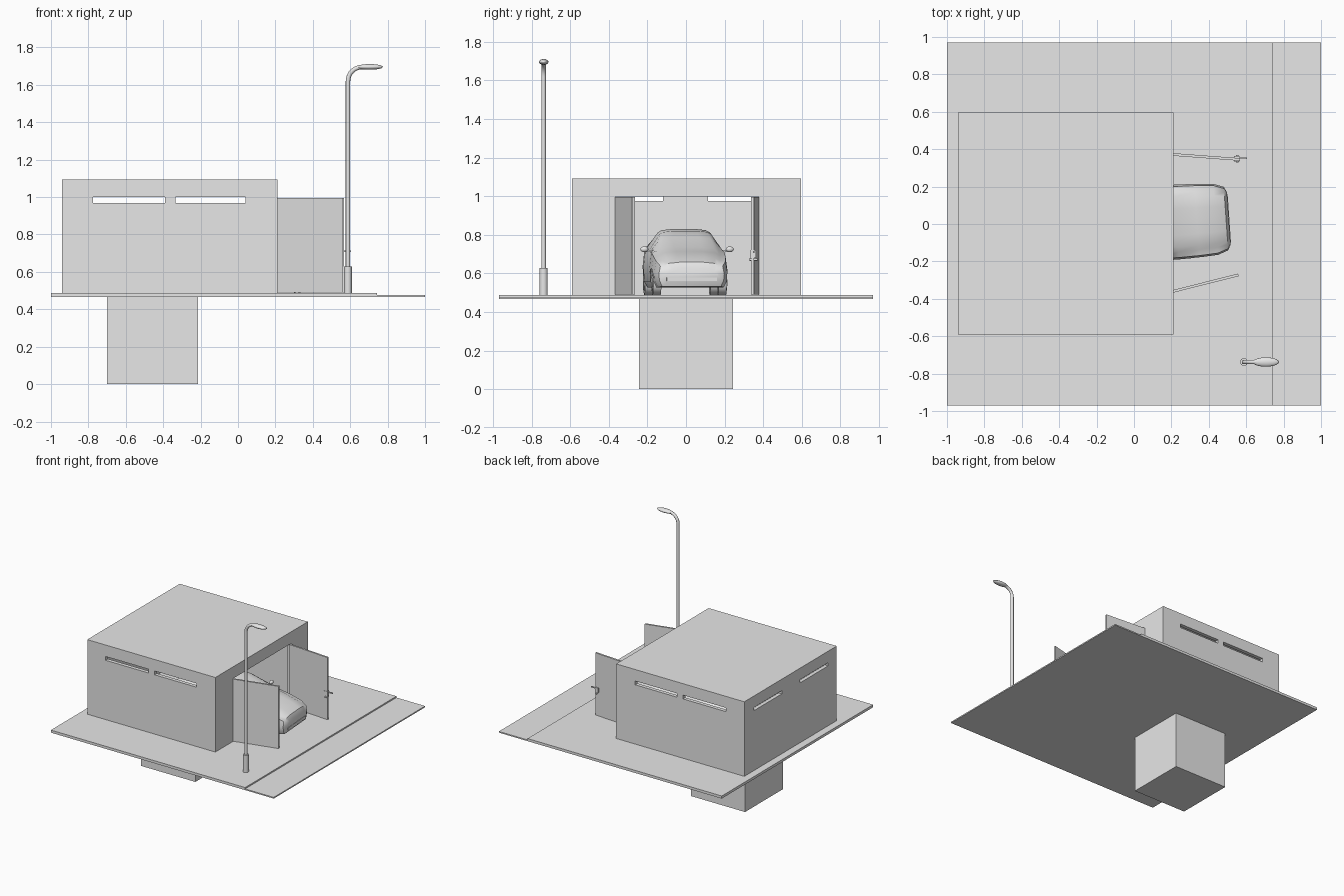
import bpy, bmesh, math
from mathutils import Vector, Matrix

if "Cube" in bpy.data.objects:
    bpy.data.objects.remove(bpy.data.objects["Cube"])

grey = bpy.data.materials.new("plain_grey")
grey.diffuse_color = (0.8, 0.8, 0.8, 1)
grey.use_nodes = True
grey.node_tree.nodes["Principled BSDF"].inputs["Base Color"].default_value = grey.diffuse_color
G = 0.488  # pavement level


def make(name, bm, smooth=None):
    bmesh.ops.recalc_face_normals(bm, faces=bm.faces)
    me = bpy.data.meshes.new(name)
    bm.to_mesh(me)
    bm.free()
    me.materials.append(grey)
    ob = bpy.data.objects.new(name, me)
    bpy.context.collection.objects.link(ob)
    select(ob)
    if smooth:
        bpy.ops.object.shade_smooth_by_angle(angle=math.radians(smooth))
    return ob


def select(ob):
    bpy.ops.object.select_all(action='DESELECT')
    ob.select_set(True)
    bpy.context.view_layer.objects.active = ob


def box(name, x, y, z):
    bm = bmesh.new()
    bmesh.ops.create_cube(bm, size=1)
    for v in bm.verts:
        v.co = Vector([(a + b) / 2 + c * (b - a) for (a, b), c in zip((x, y, z), v.co)])
    return make(name, bm)


def cylinder(name, centre, r, depth, axis='Z', segs=24, r2=None):
    bm = bmesh.new()
    bmesh.ops.create_cone(bm, cap_ends=True, segments=segs, radius1=r,
                          radius2=r if r2 is None else r2, depth=depth)
    rot = Matrix.Rotation(math.pi / 2, 4, 'X') if axis == 'Y' else Matrix()
    bm.transform(Matrix.Translation(centre) @ rot)
    return make(name, bm, 40)


def ellipsoid(name, centre, size):
    bm = bmesh.new()
    bmesh.ops.create_uvsphere(bm, u_segments=20, v_segments=12, radius=1)
    bm.transform(Matrix.Translation(centre) @ Matrix.Diagonal((*size, 1)))
    return make(name, bm, 60)


def cut(ob, cutter):
    cutter.hide_render = True
    m = ob.modifiers.new("cut", 'BOOLEAN')
    m.operation = 'DIFFERENCE'
    m.solver = 'EXACT'
    m.object = cutter
    select(ob)
    bpy.ops.object.modifier_apply(modifier=m.name)
    bpy.data.objects.remove(cutter)


# ground: pavement, lower road, basement block
box("pavement", (-1, 0.743), (-0.97, 0.97), (0.467, G))
box("road", (0.743, 1), (-0.97, 0.97), (0.467, 0.477))
box("basement", (-0.70, -0.213), (-0.243, 0.243), (0, 0.467))

# garage shell with doorway and slit windows
garage = box("garage", (-0.94, 0.21), (-0.59, 0.595), (G, 1.093))
cut(garage, box("room", (-0.91, 0.18), (-0.56, 0.565), (G - 0.1, 1.063)))
cut(garage, box("doorway", (0.1, 0.3), (-0.365, 0.375), (G - 0.1, 0.998)))
for a, b in ((-0.775, -0.39), (-0.335, 0.04)):
    cut(garage, box("side_slit", (a, b), (-0.8, 0.8), (0.969, 1.0)))
for a, b in ((0.115, 0.47), (-0.48, -0.12)):
    cut(garage, box("rear_slit", (-1, -0.8), (a, b), (0.974, 1.0)))


# open double doors
def door(name, hinge, tip):
    d = Vector(tip) - Vector(hinge)
    ob = box(name, (0, d.length), (-0.007, 0.007), (G + 0.003, 0.995))
    ob.location = (*hinge, 0)
    ob.rotation_euler.z = math.atan2(d.y, d.x)


door("left_door", (0.205, -0.361), (0.558, -0.272))
door("right_door", (0.205, 0.372), (0.567, 0.345))
# latch on the right door
box("latch_plate", (0.535, 0.563), (0.335, 0.363), (0.68, 0.72))
box("latch_bar", (0.54, 0.603), (0.348, 0.355), (0.705, 0.715))
cylinder("latch_knob", (0.552, 0.35, 0.672), 0.007, 0.04, 'Y', 12)

# street lamp
LX, LY = 0.588, -0.738
cylinder("lamp_base", (LX, LY, G + 0.07), 0.021, 0.14)
path = [(LX, LY, G), (LX, LY, 1.62)]
for i in range(1, 9):
    a = math.pi / 2 * i / 8
    path.append((LX + 0.075 * (1 - math.cos(a)), LY, 1.62 + 0.075 * math.sin(a)))
path.append((0.70, LY, 1.698))
cu = bpy.data.curves.new("lamp_pole", 'CURVE')
cu.dimensions = '3D'
cu.bevel_depth = 0.012
cu.bevel_resolution = 3
cu.use_fill_caps = True
sp = cu.splines.new('POLY')
sp.points.add(len(path) - 1)
for p, c in zip(sp.points, path):
    p.co = (*c, 1)
pole = bpy.data.objects.new("lamp_pole", cu)
bpy.context.collection.objects.link(pole)
select(pole)
bpy.ops.object.convert(target='MESH')
pole = bpy.context.object
pole.data.materials.clear()
pole.data.materials.append(grey)
bpy.ops.object.shade_smooth_by_angle(angle=math.radians(40))
ellipsoid("lamp_head", (0.705, LY, 1.696), (0.07, 0.025, 0.015))

# car: body lofted from half sections (x, half width, bottom, belt, top, top half width)
before = set(bpy.data.objects)
sections = [
    (0.50, 0.140, 0.065, 0.125, 0.140, 0.120), (0.485, 0.170, 0.045, 0.150, 0.170, 0.140),
    (0.43, 0.190, 0.040, 0.175, 0.197, 0.150), (0.33, 0.197, 0.040, 0.200, 0.225, 0.155),
    (0.22, 0.200, 0.040, 0.220, 0.248, 0.160), (0.12, 0.200, 0.040, 0.226, 0.298, 0.146),
    (0.03, 0.200, 0.040, 0.230, 0.332, 0.135), (-0.10, 0.200, 0.040, 0.232, 0.342, 0.135),
    (-0.22, 0.200, 0.040, 0.236, 0.332, 0.130), (-0.32, 0.198, 0.040, 0.238, 0.295, 0.135),
    (-0.40, 0.192, 0.045, 0.236, 0.255, 0.145), (-0.47, 0.180, 0.055, 0.220, 0.240, 0.140),
    (-0.49, 0.150, 0.080, 0.180, 0.195, 0.125),
]
bm = bmesh.new()
rings = []
for x, w, b, belt, t, tw in sections:
    half = [(w * 0.90, b), (w * 0.98, b + 0.03), (w, (b + belt) / 2 + 0.01), (w * 0.95, belt),
            (tw, t - 0.018), (tw * 0.85, t - 0.006), (tw * 0.45, t)]
    pts = half + [(-y, z) for y, z in reversed(half)]
    rings.append([bm.verts.new((x, y, z)) for y, z in pts])
for r, s in zip(rings, rings[1:]):
    for i in range(len(r)):
        j = (i + 1) % len(r)
        bm.faces.new((r[i], r[j], s[j], s[i]))
bm.faces.new(rings[0])
bm.faces.new(rings[-1])
body = make("car_body", bm)
for x in (0.31, -0.30):
    for s in (-1, 1):
        cut(body, cylinder("arch", (x, s * 0.18, 0.065), 0.074, 0.09, 'Y', 32))
        cylinder("tyre", (x, s * 0.170, 0.064), 0.064, 0.042, 'Y', 32)
        cylinder("hub", (x, s * 0.175, 0.064), 0.042, 0.040, 'Y', 20)
select(body)
bpy.ops.object.shade_smooth_by_angle(angle=math.radians(35))
for s in (-1, 1):
    ellipsoid("side_mirror", (0.15, s * 0.222, 0.237), (0.014, 0.021, 0.015))
    box("mirror_arm", (0.145, 0.155), sorted((s * 0.17, s * 0.215)), (0.224, 0.232))
# front bumper trim
box("bumper_trim", (0.44, 0.503), (-0.13, 0.13), (0.072, 0.09))
# park the car slightly turned in the doorway
place = Matrix.Translation((0.008, -0.005, G)) @ Matrix.Rotation(math.radians(4), 4, 'Z')
for ob in set(bpy.data.objects) - before:
    ob.data.transform(place)
